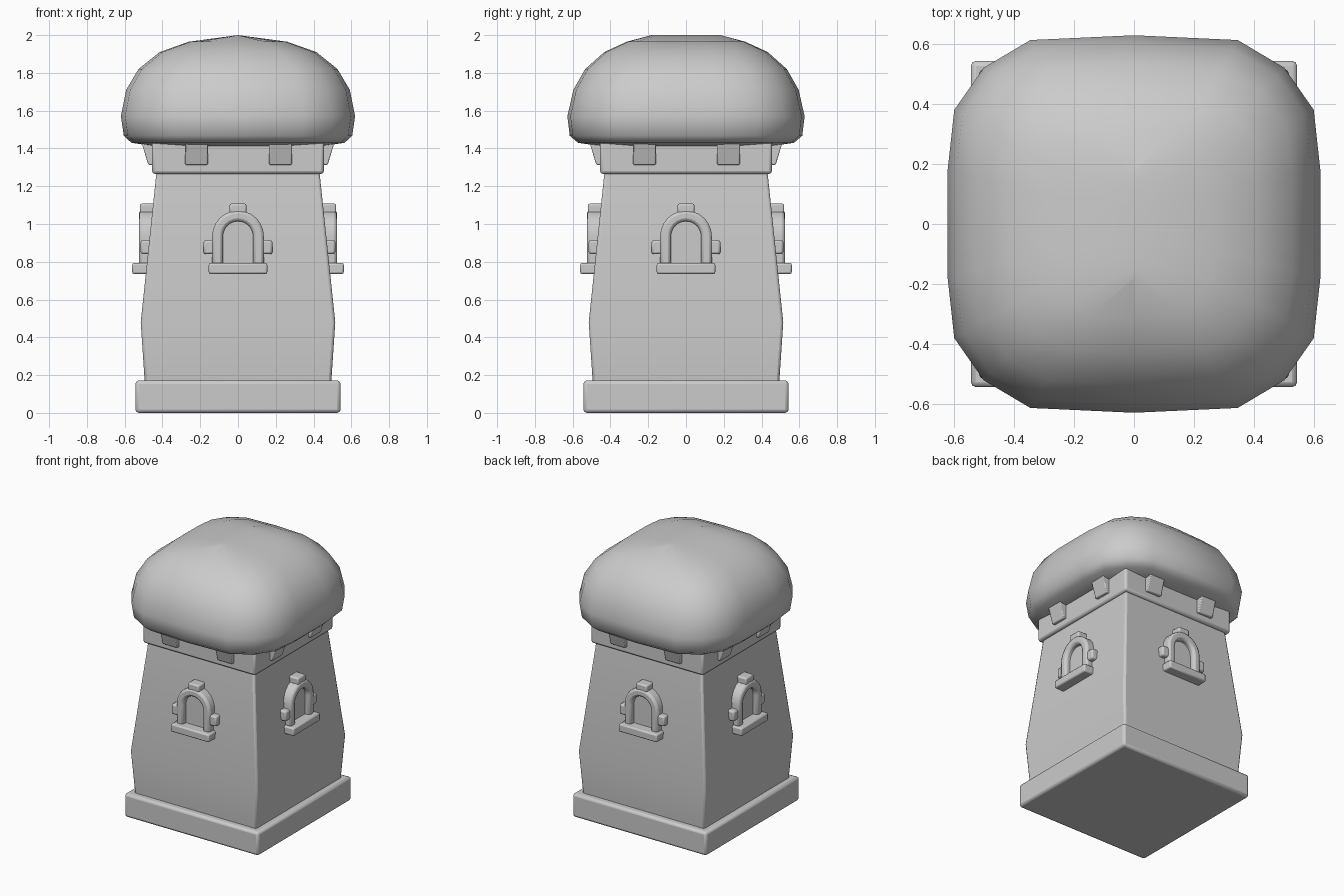
import bpy, bmesh, math
from mathutils import Matrix

if "Cube" in bpy.data.objects:
    bpy.data.objects.remove(bpy.data.objects["Cube"], do_unlink=True)

stone = bpy.data.materials.new("pale_grey")
stone.use_nodes = True
grey = (0.6, 0.6, 0.6, 1)
stone.diffuse_color = grey
stone.node_tree.nodes["Principled BSDF"].inputs["Base Color"].default_value = grey


def finish(name, bm, turn=0, bevel=0, angle=40):
    """Turn a bmesh into a smooth-shaded object with optional bevel."""
    bmesh.ops.recalc_face_normals(bm, faces=bm.faces)
    bm.transform(Matrix.Rotation(turn, 4, 'Z'))
    mesh = bpy.data.meshes.new(name)
    bm.to_mesh(mesh)
    bm.free()
    mesh.materials.append(stone)
    obj = bpy.data.objects.new(name, mesh)
    bpy.context.collection.objects.link(obj)
    if bevel:
        mod = obj.modifiers.new("Bevel", 'BEVEL')
        mod.width, mod.segments, mod.limit_method = bevel, 2, 'ANGLE'
        mod.angle_limit = math.radians(40)
    bpy.ops.object.select_all(action='DESELECT')
    obj.select_set(True)
    bpy.context.view_layer.objects.active = obj
    bpy.ops.object.shade_smooth_by_angle(angle=math.radians(angle))
    return obj


def loft(rings):
    """Skin a stack of equal-length rings and cap both ends."""
    bm = bmesh.new()
    loops = [[bm.verts.new(p) for p in ring] for ring in rings]
    for low, high in zip(loops, loops[1:]):
        for i in range(len(low)):
            j = (i + 1) % len(low)
            bm.faces.new((low[i], low[j], high[j], high[i]))
    bm.faces.new(loops[0][::-1])
    bm.faces.new(loops[-1])
    return bm


def square_tower(levels):
    return loft([[(-h, -h, z), (h, -h, z), (h, h, z), (-h, h, z)] for h, z in levels])


def extrude(outline, near, far):
    """Extrude an x-z outline outwards, towards the front."""
    return loft([[(x, -d, z) for x, z in outline] for d in (near, far)])


def block(x0, x1, z0, z1, near, far):
    return extrude([(x0, z0), (x1, z0), (x1, z1), (x0, z1)], near, far)


def arch(radius, bottom, spring, steps=12):
    """Open arch path from the right foot to the left foot."""
    curve = [(radius * math.cos(math.pi * i / steps),
              spring + radius * math.sin(math.pi * i / steps)) for i in range(steps + 1)]
    return [(radius, bottom)] + curve + [(-radius, bottom)]


# Plinth, tapered walls and collar
finish("plinth", square_tower([(0.543, 0), (0.543, 0.172)]), bevel=0.018)
finish("tower_walls", square_tower([(0.493, 0.15), (0.515, 0.48), (0.43, 1.29)]), bevel=0.014)
finish("collar", square_tower([(0.455, 1.265), (0.455, 1.44)]), bevel=0.016)

# Bulging roof with a short ridge running front to back
quarter = [(0.62, 0.18), (0.598, 0.38), (0.5, 0.52), (0.345, 0.612)]
half = quarter + [(0, 0.628)] + [(-x, y) for x, y in quarter[::-1]]
outline = half + [(-x, -y) for x, y in half]
roof_levels = [(0.70, 0.70, 1.41), (0.91, 0.91, 1.43), (0.975, 0.98, 1.467),
               (1, 1, 1.57), (0.955, 0.95, 1.71), (0.85, 0.85, 1.82),
               (0.67, 0.69, 1.91), (0.42, 0.50, 1.965), (0, 0.29, 2.0)]
roof = loft([[(x * sx, y * sy, z) for x, y in outline] for sx, sy, z in roof_levels])
bmesh.ops.remove_doubles(roof, verts=roof.verts, dist=0.002)
finish("roof", roof, angle=50)

# Each side: a pair of corbels and an arched window
for side, turn in zip(("front", "left", "back", "right"),
                      (0, math.pi / 2, math.pi, -math.pi / 2)):
    for tag, x in (("a", -0.22), ("b", 0.225)):
        corbel = block(x - 0.06, x + 0.06, 1.313, 1.43, 0.42, 0.51)
        for v in corbel.verts:
            if v.co.z < 1.35 and v.co.y < -0.45:
                v.co.y = -0.475
        finish(f"{side}_corbel_{tag}", corbel, turn, 0.006)

    finish(f"{side}_window_sill", block(-0.155, 0.155, 0.735, 0.793, 0.45, 0.56), turn, 0.01)
    finish(f"{side}_window_keystone", block(-0.045, 0.045, 1.055, 1.108, 0.42, 0.52), turn, 0.01)
    for tag, s in (("a", -1), ("b", 1)):
        finish(f"{side}_window_lug_{tag}",
               block(*sorted((s * 0.115, s * 0.182)), 0.84, 0.915, 0.44, 0.515), turn, 0.012)
    finish(f"{side}_window_pane", extrude(arch(0.09, 0.78, 0.935), 0.42, 0.487), turn)
    # Rounded surround swept along the arch
    outer, inner = arch(0.137, 0.78, 0.935), arch(0.08, 0.78, 0.935)
    finish(f"{side}_window_surround",
           extrude(outer + inner[::-1], 0.43, 0.525), turn, 0.016)
